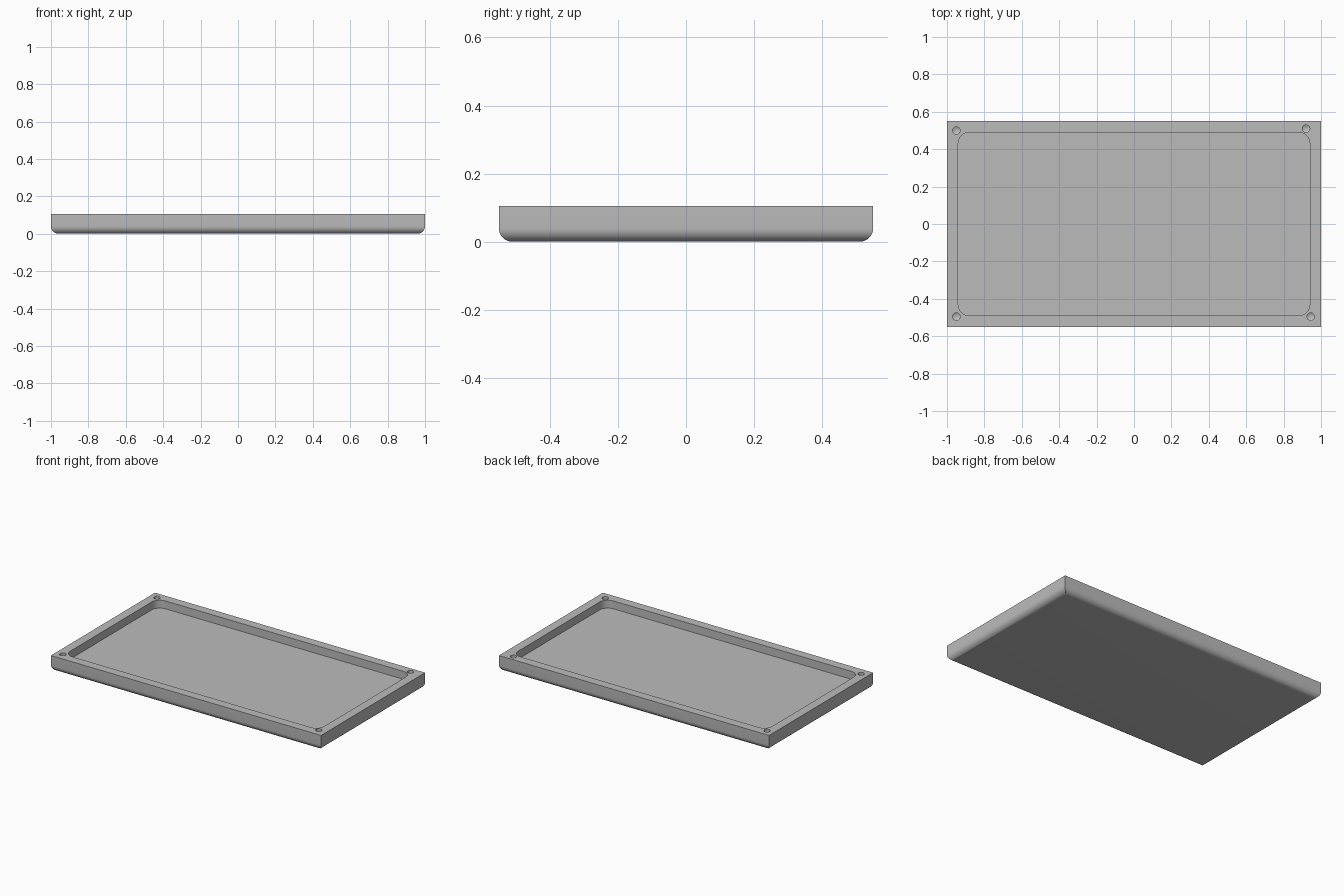
import bpy
import bmesh
import math

old = bpy.data.objects.get("Cube")
if old:
    bpy.data.objects.remove(old, do_unlink=True)

LENGTH, WIDTH, HEIGHT = 2.0, 1.1, 0.105
FLOOR, WALL = 0.052, 0.06
FILLET = 0.04
HOLE_RADIUS = 0.02
HOLES = [(-0.95, 0.50), (0.92, 0.51), (-0.95, -0.495), (0.945, -0.495)]

grey = bpy.data.materials.new("plain grey")
grey.use_nodes = True
colour = (0.5, 0.5, 0.5, 1)
grey.diffuse_color = colour
grey.node_tree.nodes["Principled BSDF"].inputs["Base Color"].default_value = colour


def add_box(bm, size, bottom):
    verts = bmesh.ops.create_cube(bm, size=1)["verts"]
    bmesh.ops.scale(bm, vec=size, verts=verts)
    bmesh.ops.translate(bm, vec=(0, 0, bottom + size[2] / 2), verts=verts)


def make_object(name, bm):
    bmesh.ops.recalc_face_normals(bm, faces=bm.faces[:])
    mesh = bpy.data.meshes.new(name)
    bm.to_mesh(mesh)
    bm.free()
    obj = bpy.data.objects.new(name, mesh)
    bpy.context.collection.objects.link(obj)
    mesh.materials.append(grey)
    return obj


def cut(target, cutter):
    mod = target.modifiers.new("cut", "BOOLEAN")
    mod.operation = "DIFFERENCE"
    mod.solver = "EXACT"
    mod.object = cutter
    bpy.context.view_layer.objects.active = target
    bpy.ops.object.modifier_apply(modifier=mod.name)
    bpy.data.objects.remove(cutter, do_unlink=True)


# Outer body, rounded along its four bottom edges
bm = bmesh.new()
add_box(bm, (LENGTH, WIDTH, HEIGHT), 0)
bottom = [e for e in bm.edges if all(v.co.z < 0.01 for v in e.verts)]
bmesh.ops.bevel(bm, geom=bottom, offset=FILLET, segments=10, profile=0.5,
                affect="EDGES")
tray = make_object("tray", bm)

# Shallow recess with rounded corners
bm = bmesh.new()
add_box(bm, (LENGTH - 2 * WALL, WIDTH - 2 * WALL, HEIGHT), FLOOR)
upright = [e for e in bm.edges
           if abs(e.verts[0].co.z - e.verts[1].co.z) > 0.01]
bmesh.ops.bevel(bm, geom=upright, offset=0.06, segments=10, profile=0.5,
                affect="EDGES")
cut(tray, make_object("recess_cutter", bm))

# Blind screw holes with pointed bottoms
for x, y in HOLES:
    bm = bmesh.new()
    rings = []
    for z in (HEIGHT + 0.05, 0.05):
        rings.append([bm.verts.new((x + HOLE_RADIUS * math.cos(a),
                                    y + HOLE_RADIUS * math.sin(a), z))
                      for a in (i * math.tau / 24 for i in range(24))])
    tip = bm.verts.new((x, y, 0.038))
    upper, lower = rings
    bm.faces.new(upper)
    for i in range(24):
        j = (i + 1) % 24
        bm.faces.new((upper[i], upper[j], lower[j], lower[i]))
        bm.faces.new((lower[i], lower[j], tip))
    cut(tray, make_object("hole_cutter", bm))

# Smooth curves, crisp edges
bpy.ops.object.select_all(action="DESELECT")
tray.select_set(True)
bpy.context.view_layer.objects.active = tray
bpy.ops.object.shade_smooth_by_angle(angle=math.radians(25))
